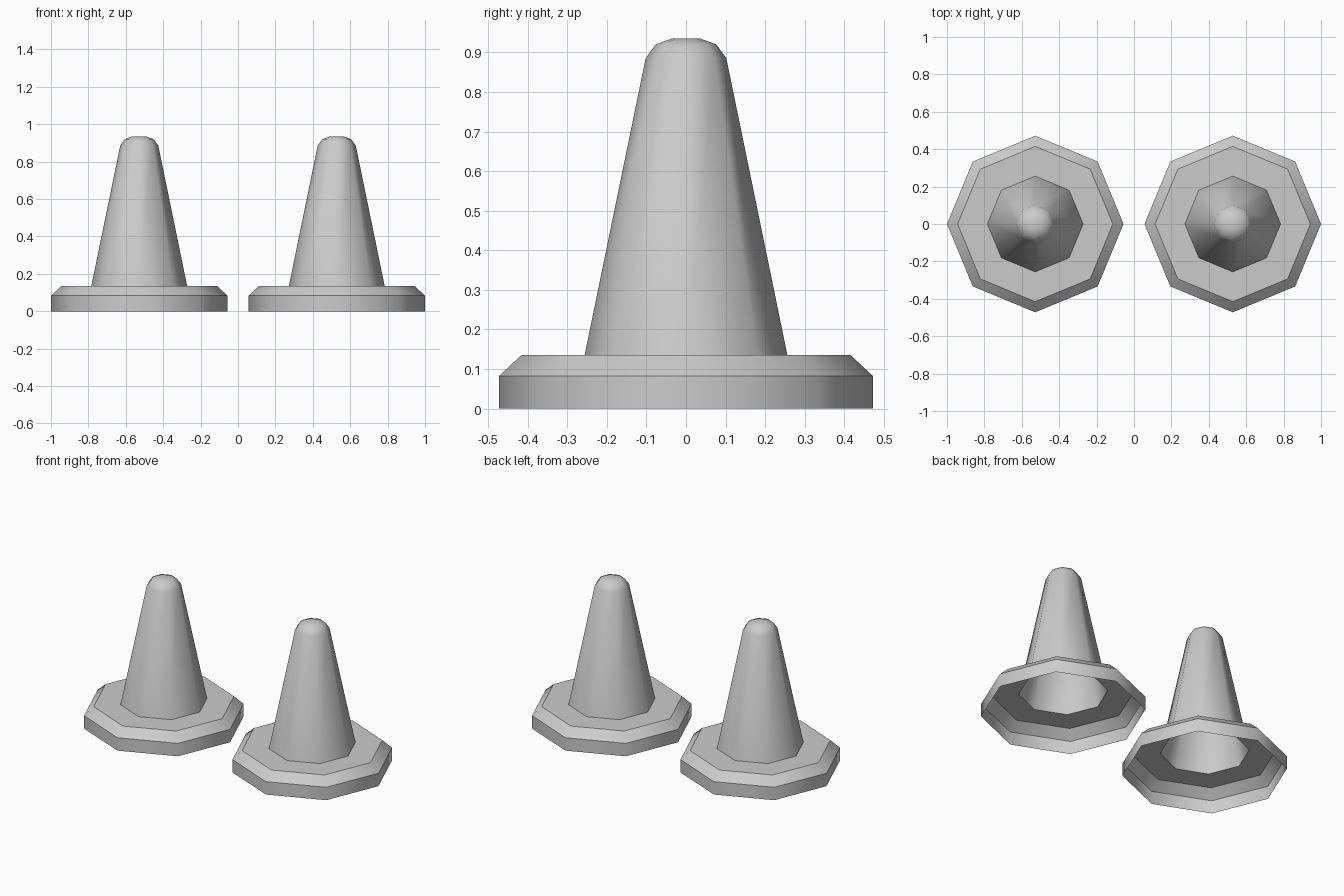
import bpy, bmesh
from math import cos, sin, pi

if "Cube" in bpy.data.objects:
    bpy.data.objects.remove(bpy.data.objects["Cube"])

SIDES = 8


def lathe(name, profile, x, sharp=(), cap=False):
    """Open octagonal shell from (radius, z) rings; listed rings keep a hard edge."""
    bm = bmesh.new()
    rings = [[bm.verts.new((r * cos(2 * pi * i / SIDES), r * sin(2 * pi * i / SIDES), z))
              for i in range(SIDES)] for r, z in profile]
    for a, b in zip(rings, rings[1:]):
        for i in range(SIDES):
            j = (i + 1) % SIDES
            bm.faces.new((a[i], a[j], b[j], b[i]))
    if cap:
        bm.faces.new(rings[-1])
    for f in bm.faces:
        f.smooth = True
    for k in sharp:
        for i in range(SIDES):
            bm.edges.get((rings[k][i], rings[k][(i + 1) % SIDES])).smooth = False
    mesh = bpy.data.meshes.new(name)
    bm.to_mesh(mesh)
    bm.free()
    obj = bpy.data.objects.new(name, mesh)
    obj.location.x = x
    bpy.context.collection.objects.link(obj)
    return obj


for side, x in (("left", -0.528), ("right", 0.528)):
    # Hollow chamfered foot with an opening under the cone
    lathe(f"cone_base_{side}",
          [(0.472, 0), (0.472, 0.083), (0.415, 0.136), (0.256, 0.136)],
          x, sharp=(1, 2))
    # Hollow tapered body with a rounded tip
    lathe(f"cone_body_{side}",
          [(0.256, 0.136), (0.102, 0.885), (0.077, 0.92), (0.036, 0.935)],
          x, cap=True)
